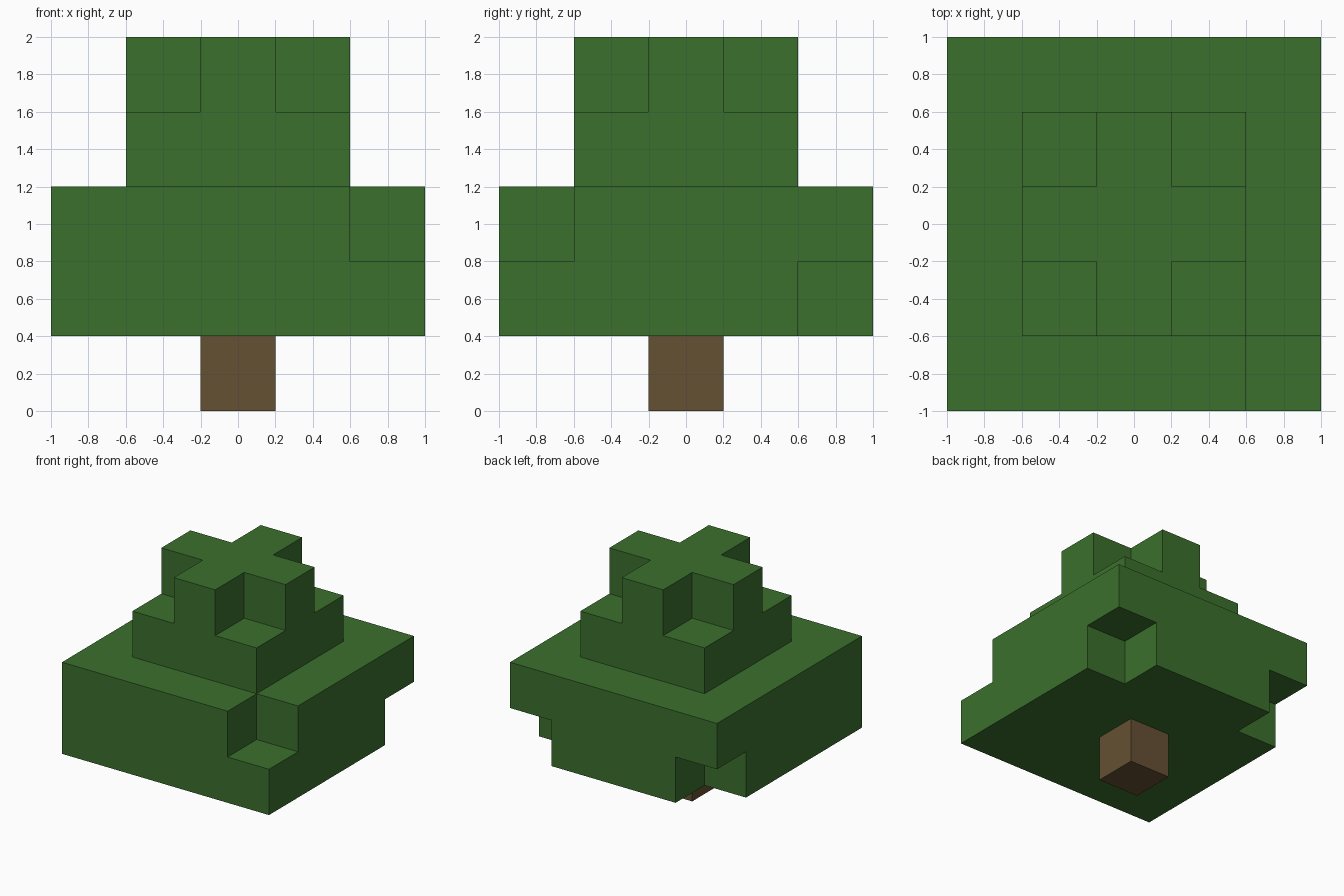
import bpy
import bmesh

CELL = 0.4  # block size of the whole tree

if "Cube" in bpy.data.objects:
    bpy.data.objects.remove(bpy.data.objects["Cube"], do_unlink=True)


def make_material(name, rgb):
    mat = bpy.data.materials.new(name)
    mat.use_nodes = True
    mat.diffuse_color = (*rgb, 1)
    bsdf = next(n for n in mat.node_tree.nodes if n.type == 'BSDF_PRINCIPLED')
    bsdf.inputs["Base Color"].default_value = (*rgb, 1)
    return mat


def make_tier(name, half, z, mat, notched=()):
    """Extrude a square outline by one cell, with one-cell notches at the given corners."""
    inner = half - CELL
    outline = []
    for sx, sy in ((-1, -1), (1, -1), (1, 1), (-1, 1)):
        if (sx, sy) in notched:
            notch = [(sx * half, sy * inner), (sx * inner, sy * inner), (sx * inner, sy * half)]
            # keep the outline counter-clockwise
            outline += notch if sx * sy > 0 else notch[::-1]
        else:
            outline.append((sx * half, sy * half))

    bm = bmesh.new()
    base = bm.faces.new([bm.verts.new((x, y, z)) for x, y in outline])
    top = bmesh.ops.extrude_face_region(bm, geom=[base], use_keep_orig=True)
    moved = [v for v in top["geom"] if isinstance(v, bmesh.types.BMVert)]
    bmesh.ops.translate(bm, verts=moved, vec=(0, 0, CELL))
    bmesh.ops.recalc_face_normals(bm, faces=bm.faces)
    mesh = bpy.data.meshes.new(name)
    bm.to_mesh(mesh)
    bm.free()
    mesh.materials.append(mat)
    obj = bpy.data.objects.new(name, mesh)
    bpy.context.collection.objects.link(obj)
    return obj


leaf = make_material("leaf green", (0.044, 0.162, 0.026))
bark = make_material("bark brown", (0.130, 0.082, 0.033))
all_corners = [(x, y) for x in (-1, 1) for y in (-1, 1)]

# Trunk
make_tier("trunk", 0.2, 0, bark)

# Wide canopy, lower layer open at both back corners, upper at front left
make_tier("canopy_lower", 1, CELL, leaf, [(1, 1), (-1, 1)])
make_tier("canopy_upper", 1, 2 * CELL, leaf, [(1, -1)])

# Narrow crown with a cross-shaped top
make_tier("crown_base", 0.6, 3 * CELL, leaf)
make_tier("crown_cross", 0.6, 4 * CELL, leaf, all_corners)
